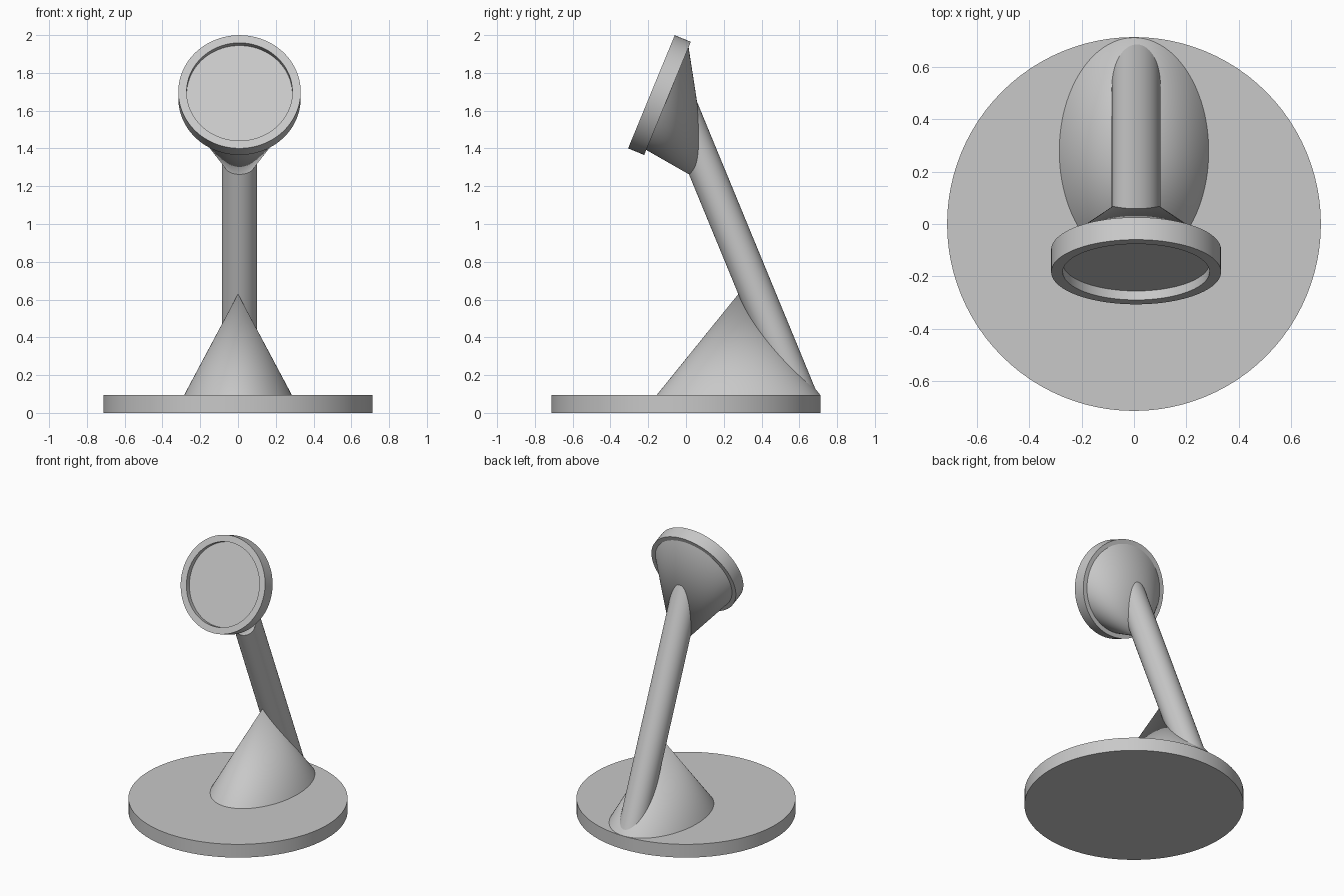
import bpy, bmesh
from math import sin, cos, pi, radians

cube = bpy.data.objects.get("Cube")
if cube:
    bpy.data.objects.remove(cube, do_unlink=True)

grey = bpy.data.materials.new("light grey")
grey.use_nodes = True
colour = (0.58, 0.58, 0.58, 1)
grey.diffuse_color = colour
grey.node_tree.nodes["Principled BSDF"].inputs["Base Color"].default_value = colour

SIDES = 96
LEAN = 22.4      # backward slope of the arm and head, in degrees


def loft(name, rings, location=(0, 0, 0), tilt=0):
    """Skin elliptical rings (rx, ry, y, z); a zero radius gives a point."""
    bm = bmesh.new()
    loops = []
    for rx, ry, y, z in rings:
        count = SIDES if rx else 1
        loops.append([bm.verts.new((rx * cos(2 * pi * i / SIDES),
                                    y + ry * sin(2 * pi * i / SIDES), z))
                      for i in range(count)])
    for a, b in zip(loops, loops[1:]):
        for i in range(SIDES):
            j = (i + 1) % SIDES
            corners = [a[i % len(a)], a[j % len(a)], b[j % len(b)], b[i % len(b)]]
            bm.faces.new(list(dict.fromkeys(corners)))
    for end in (loops[0], loops[-1]):
        if len(end) > 1:
            bm.faces.new(end)
    bmesh.ops.recalc_face_normals(bm, faces=bm.faces)
    mesh = bpy.data.meshes.new(name)
    bm.to_mesh(mesh)
    bm.free()
    mesh.shade_smooth()
    mesh.set_sharp_from_angle(angle=radians(30))
    mesh.materials.append(grey)
    obj = bpy.data.objects.new(name, mesh)
    obj.location = location
    obj.rotation_euler.x = radians(tilt)
    bpy.context.collection.objects.link(obj)
    return obj


# Round foot plate
loft("base", [(0.713, 0.713, 0, 0), (0.713, 0.713, 0, 0.095)])

# Oval cone bracing the foot of the arm
loft("base_cone", [(0.285, 0.433, 0, 0), (0, 0, 0, 0.535)], (0, 0.278, 0.095))

# Leaning arm, its ends buried in the base and the head
loft("arm", [(0.093, 0.093, 0, 0), (0.093, 0.093, 0, 1.68)],
     (0.008, 0.614, 0.055), LEAN)

# Round head with a shallow recess in its front
HEAD = (0.008, -0.183, 1.70)
loft("head", [(0.324, 0.324, 0, -0.092), (0.324, 0.324, 0, 0),
              (0.28, 0.28, 0, 0), (0.28, 0.28, 0, -0.037)],
     HEAD, 90 - LEAN)

# Slanted cone joining the head to the arm
loft("head_cone", [(0.295, 0.295, 0, -0.091), (0, 0, -0.345, -0.478)],
     HEAD, 90 - LEAN)
